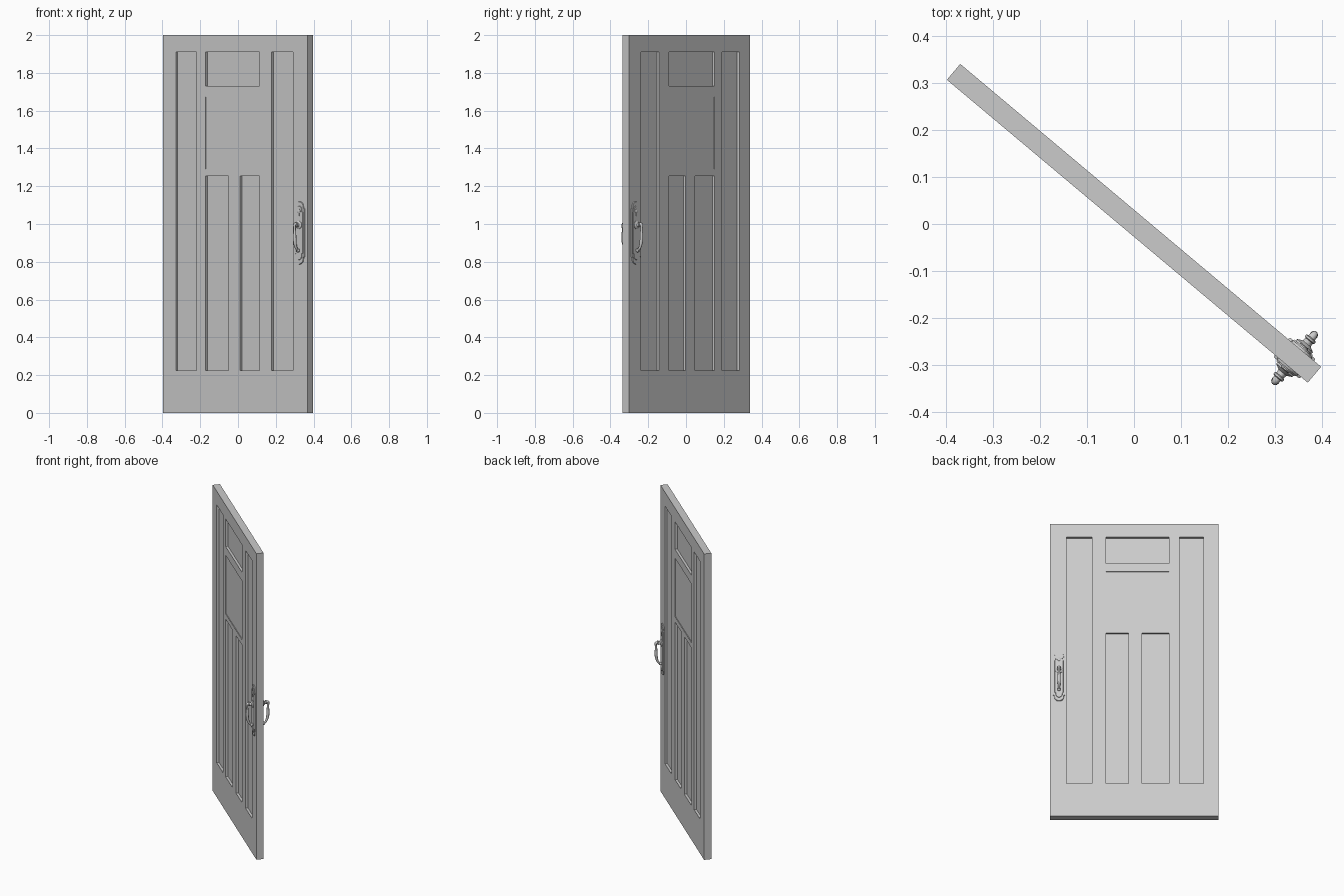
import bpy, bmesh, math
from mathutils import Matrix, Vector

if "Cube" in bpy.data.objects:
    bpy.data.objects.remove(bpy.data.objects["Cube"])

# Door frame: local x along the width, local y through the thickness
DOOR = Matrix.Translation((0, 0.0015, 0)) @ Matrix.Rotation(math.radians(-40), 4, 'Z')
W, T, H = 1.0, 0.044, 2.0
HU = 0.445  # handle centre along the width


def add_object(name, bm, smooth=False):
    bmesh.ops.recalc_face_normals(bm, faces=bm.faces)
    me = bpy.data.meshes.new(name)
    bm.to_mesh(me)
    bm.free()
    ob = bpy.data.objects.new(name, me)
    ob.matrix_world = DOOR
    bpy.context.collection.objects.link(ob)
    if smooth:
        activate(ob)
        bpy.ops.object.shade_smooth_by_angle(angle=math.radians(35))
    return ob


def activate(ob):
    bpy.ops.object.select_all(action='DESELECT')
    ob.select_set(True)
    bpy.context.view_layer.objects.active = ob


def box(bm, x0, x1, y0, y1, z0, z1):
    m = Matrix.Translation(((x0 + x1) / 2, (y0 + y1) / 2, (z0 + z1) / 2))
    m = m @ Matrix.Diagonal((x1 - x0, y1 - y0, z1 - z0, 1))
    bmesh.ops.create_cube(bm, size=1, matrix=m)


# Door slab with recessed panels on both faces
bm = bmesh.new()
box(bm, -W / 2, W / 2, -T / 2, T / 2, 0, H)
door = add_object("door_slab", bm)

panels = [  # x0, x1, z0, z1, recess depth
    (-0.411, -0.270, 0.225, 1.91, 0.015),
    (0.250, 0.400, 0.225, 1.91, 0.015),
    (-0.206, 0.167, 1.73, 1.91, 0.015),
    (-0.206, 0.167, 1.29, 1.673, 0.004),
    (-0.206, -0.047, 0.225, 1.255, 0.015),
    (0.033, 0.167, 0.225, 1.255, 0.015),
]
bm = bmesh.new()
for x0, x1, z0, z1, d in panels:
    box(bm, x0, x1, -T, -T / 2 + d, z0, z1)
    box(bm, x0, x1, T / 2 - d, T, z0, z1)
cutter = add_object("panel_cutter", bm)
cutter.hide_render = True
mod = door.modifiers.new("panels", 'BOOLEAN')
mod.operation = 'DIFFERENCE'
mod.solver = 'EXACT'
mod.object = cutter
activate(door)
bpy.ops.object.modifier_apply(modifier=mod.name)
bpy.data.objects.remove(cutter)


def plate(name, side, scale, y0, y1):
    # Symmetric outline with stepped shoulders and arched ends
    half = [(0.037, 0.0), (0.037, 0.128), (0.029, 0.131), (0.028, 0.142)]
    half += [(0.028 * math.cos(a), 0.142 + 0.025 * math.sin(a))
             for a in (math.radians(15 * i) for i in range(1, 6))]
    quad = half + [(0, 0.167)]
    right = [(x, -z) for x, z in reversed(quad[1:])] + quad[1:]
    left = [(-x, z) for x, z in reversed(right[1:-1])]
    pts = right + left
    bm = bmesh.new()
    vs = [bm.verts.new((HU + x * scale, side * (T / 2 + y0), 0.953 + z * (scale + 1) / 2))
          for x, z in pts]
    f = bm.faces.new(vs)
    ext = bmesh.ops.extrude_face_region(bm, geom=[f])
    new = [v for v in ext["geom"] if isinstance(v, bmesh.types.BMVert)]
    for v in new:
        v.co.y = side * (T / 2 + y1)
        v.co.x = HU + (v.co.x - HU) * 0.93
        v.co.z = 0.953 + (v.co.z - 0.953) * 0.985
    add_object(name, bm)


def disc(name, side, z, stations):
    # Turned part about the door normal; stations are (distance from face, radius)
    n = 20
    bm = bmesh.new()
    rings = [[bm.verts.new((HU + r * math.cos(2 * math.pi * i / n), side * (T / 2 + d),
                            z + r * math.sin(2 * math.pi * i / n))) for i in range(n)]
             for d, r in stations]
    for a, b in zip(rings, rings[1:]):
        for i in range(n):
            bm.faces.new((a[i], a[(i + 1) % n], b[(i + 1) % n], b[i]))
    bm.faces.new(rings[0])
    bm.faces.new(rings[-1])
    add_object(name, bm, True)


def tube(name, side, pts):
    # Curved bar; points are (distance from face, z, radius)
    cu = bpy.data.curves.new(name, 'CURVE')
    cu.dimensions = '3D'
    cu.bevel_depth = 1.0
    cu.bevel_resolution = 3
    cu.use_fill_caps = True
    sp = cu.splines.new('NURBS')
    sp.points.add(len(pts) - 1)
    for p, (d, z, r) in zip(sp.points, pts):
        p.co = (HU, side * (T / 2 + d), z, 1)
        p.radius = r
    sp.use_endpoint_u = True
    sp.order_u = 3
    sp.resolution_u = 5
    ob = bpy.data.objects.new(name, cu)
    ob.matrix_world = DOOR
    bpy.context.collection.objects.link(ob)
    activate(ob)
    bpy.ops.object.convert(target='MESH')
    bpy.ops.object.shade_smooth_by_angle(angle=math.radians(40))


# Matching handle sets on the front and back faces
for side, tag in ((-1, "front"), (1, "back")):
    plate(tag + "_backplate", side, 1.0, -0.001, 0.005)
    plate(tag + "_backplate_raised", side, 0.72, 0.004, 0.008)
    # Round collar and neck
    disc(tag + "_collar", side, 0.995,
         [(0.006, 0.022), (0.012, 0.022), (0.015, 0.017), (0.018, 0.011), (0.030, 0.009)])
    # Keyhole boss
    disc(tag + "_key_boss", side, 1.068, [(0.006, 0.011), (0.010, 0.011), (0.012, 0.008)])
    bm = bmesh.new()
    ya, yb = sorted((side * (T / 2 + 0.006), side * (T / 2 + 0.011)))
    box(bm, HU - 0.004, HU + 0.004, ya, yb, 1.042, 1.066)
    add_object(tag + "_key_slot", bm)
    # Drop grip, swelling in the middle and curling back at the foot
    tube(tag + "_grip", side,
         [(0.020, 0.997, 0.009), (0.038, 1.000, 0.009), (0.045, 0.995, 0.007),
          (0.041, 0.970, 0.006), (0.042, 0.940, 0.009), (0.041, 0.905, 0.009),
          (0.032, 0.875, 0.007), (0.020, 0.862, 0.006), (0.012, 0.858, 0.007)])
    # Knob at the foot of the grip
    bm = bmesh.new()
    bmesh.ops.create_uvsphere(bm, u_segments=14, v_segments=8, radius=0.010,
                              matrix=Matrix.Translation((HU, side * (T / 2 + 0.015), 0.86)))
    add_object(tag + "_grip_foot", bm, True)
    # Ring where the grip meets the neck
    disc(tag + "_neck_ring", side, 0.998, [(0.026, 0.010), (0.028, 0.013), (0.032, 0.013), (0.034, 0.010)])
